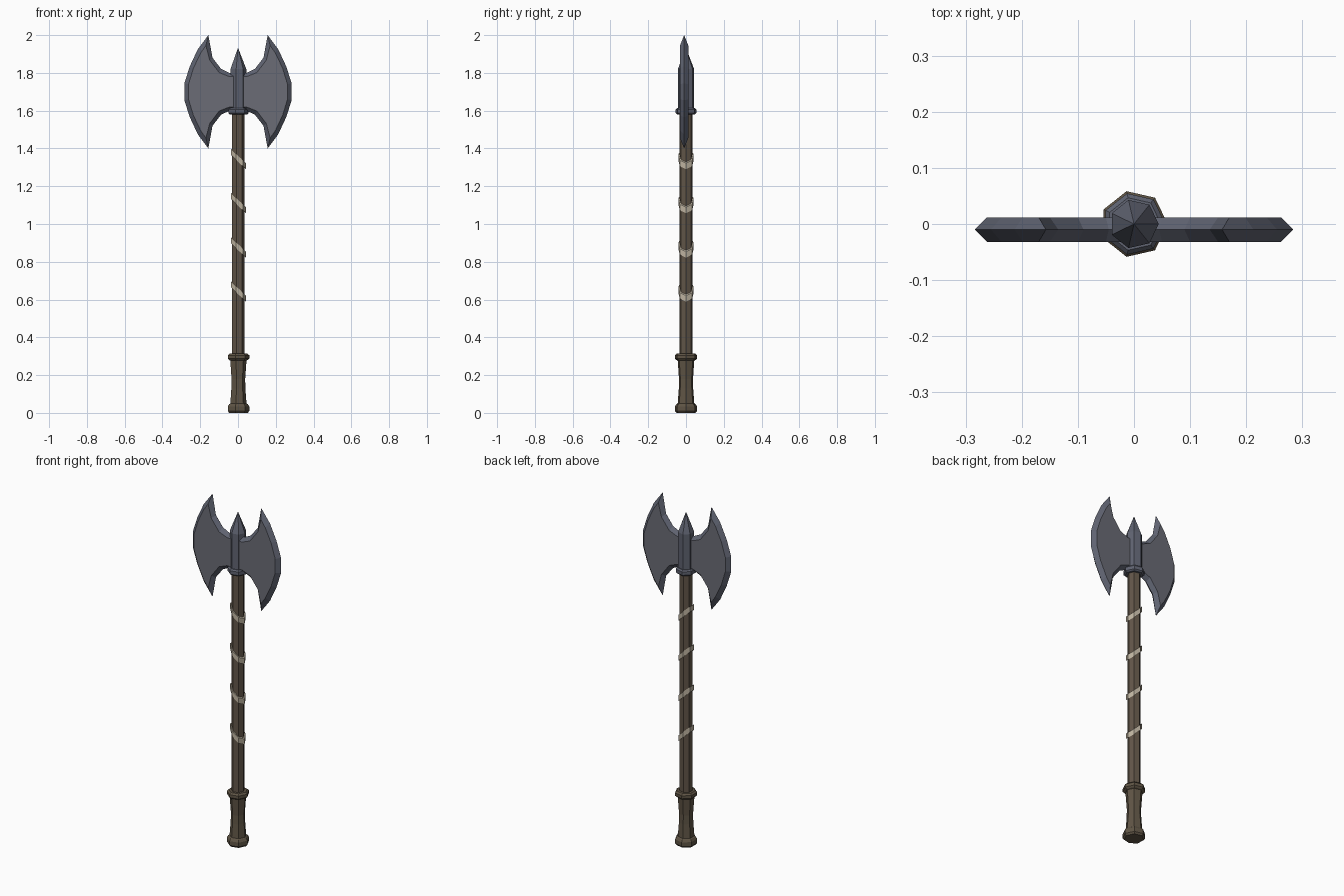
import bpy, bmesh, math

if "Cube" in bpy.data.objects:
    bpy.data.objects.remove(bpy.data.objects["Cube"])

SIDES = 7


def mat(name, rgb):
    m = bpy.data.materials.new(name)
    m.diffuse_color = (*rgb, 1)
    m.use_nodes = True
    m.node_tree.nodes["Principled BSDF"].inputs["Base Color"].default_value = m.diffuse_color
    return m


STEEL = mat("steel", (0.145, 0.15, 0.18))
EDGE = mat("dark_steel", (0.115, 0.125, 0.165))
WOOD = mat("wood", (0.12, 0.092, 0.065))
GRIP = mat("leather_grip", (0.115, 0.09, 0.06))
WRAP = mat("pale_cord", (0.52, 0.46, 0.36))


def finish(name, bm, *mats):
    bmesh.ops.recalc_face_normals(bm, faces=bm.faces)
    me = bpy.data.meshes.new(name)
    bm.to_mesh(me)
    bm.free()
    ob = bpy.data.objects.new(name, me)
    bpy.context.collection.objects.link(ob)
    for m in mats:
        me.materials.append(m)
    return ob


def lathe(name, profile, material, slope=0.0, closed=False):
    """Seven-sided turned part from (radius, z) points; slope tilts it along x."""
    bm = bmesh.new()
    rings = []
    for r, z in profile:
        ring = []
        for i in range(SIDES):
            a = 2 * math.pi * i / SIDES
            x, y = r * math.cos(a), r * math.sin(a)
            ring.append(bm.verts.new((x, y, z + slope * x)))
        rings.append(ring)
    pairs = list(zip(rings, rings[1:]))
    if closed:
        pairs.append((rings[-1], rings[0]))
    else:
        bm.faces.new(rings[0])
        bm.faces.new(rings[-1])
    for lo, hi in pairs:
        for i in range(SIDES):
            j = (i + 1) % SIDES
            bm.faces.new((lo[i], lo[j], hi[j], hi[i]))
    bmesh.ops.remove_doubles(bm, verts=bm.verts, dist=0.0003)
    return finish(name, bm, material)


# Handle: grip with pommel and upper band, then the plain shaft
lathe("grip", [(0.052, 0), (0.06, 0.01), (0.06, 0.034), (0.052, 0.046), (0.045, 0.05),
               (0.039, 0.13), (0.038, 0.18), (0.045, 0.277), (0.052, 0.28),
               (0.06, 0.288), (0.06, 0.305), (0.05, 0.314)], GRIP)
lathe("shaft", [(0.035, 0.30), (0.035, 1.60)], WOOD)

# Slanted cord wraps
for n, z in enumerate((0.645, 0.878, 1.113, 1.346)):
    h = 0.016
    lathe(f"cord_wrap_{n + 1}", [(0.033, z - h), (0.042, z - h), (0.042, z + h), (0.033, z + h)],
          WRAP, slope=-0.95, closed=True)

# Head socket with spike, and its collar
lathe("socket_spike", [(0.044, 1.59), (0.044, 1.82), (0.0005, 1.932)], EDGE)
lathe("socket_collar", [(0.048, 1.58), (0.056, 1.587), (0.056, 1.607), (0.048, 1.615)], EDGE)

# Blades: outer outline on the middle plane, inset outline on both flat faces
OUTER = [(0.0, 1.80), (0.045, 1.80), (0.09, 1.822), (0.135, 1.88), (0.157, 2.0), (0.213, 1.925),
         (0.255, 1.835), (0.284, 1.745)]
INNER = [(0.0, 1.78), (0.05, 1.782), (0.10, 1.802), (0.15, 1.868), (0.17, 1.945), (0.198, 1.905),
         (0.236, 1.825), (0.262, 1.74)]
MID_Z, MID_Y, HALF = 1.70, -0.01, 0.022


def blade(name, side):
    bm = bmesh.new()

    def loop(pts, y):
        full = pts + [(x, 2 * MID_Z - z) for x, z in reversed(pts)]
        return [bm.verts.new((side * x, y, z)) for x, z in full]

    edge = loop(OUTER, MID_Y)
    for s in (-1, 1):
        flat = loop(INNER, MID_Y + s * HALF)
        bm.faces.new(flat)
        for i in range(len(edge) - 1):
            bm.faces.new((edge[i], edge[i + 1], flat[i + 1], flat[i])).material_index = 1
    finish(name, bm, STEEL, EDGE)


blade("right_blade", 1)
blade("left_blade", -1)
